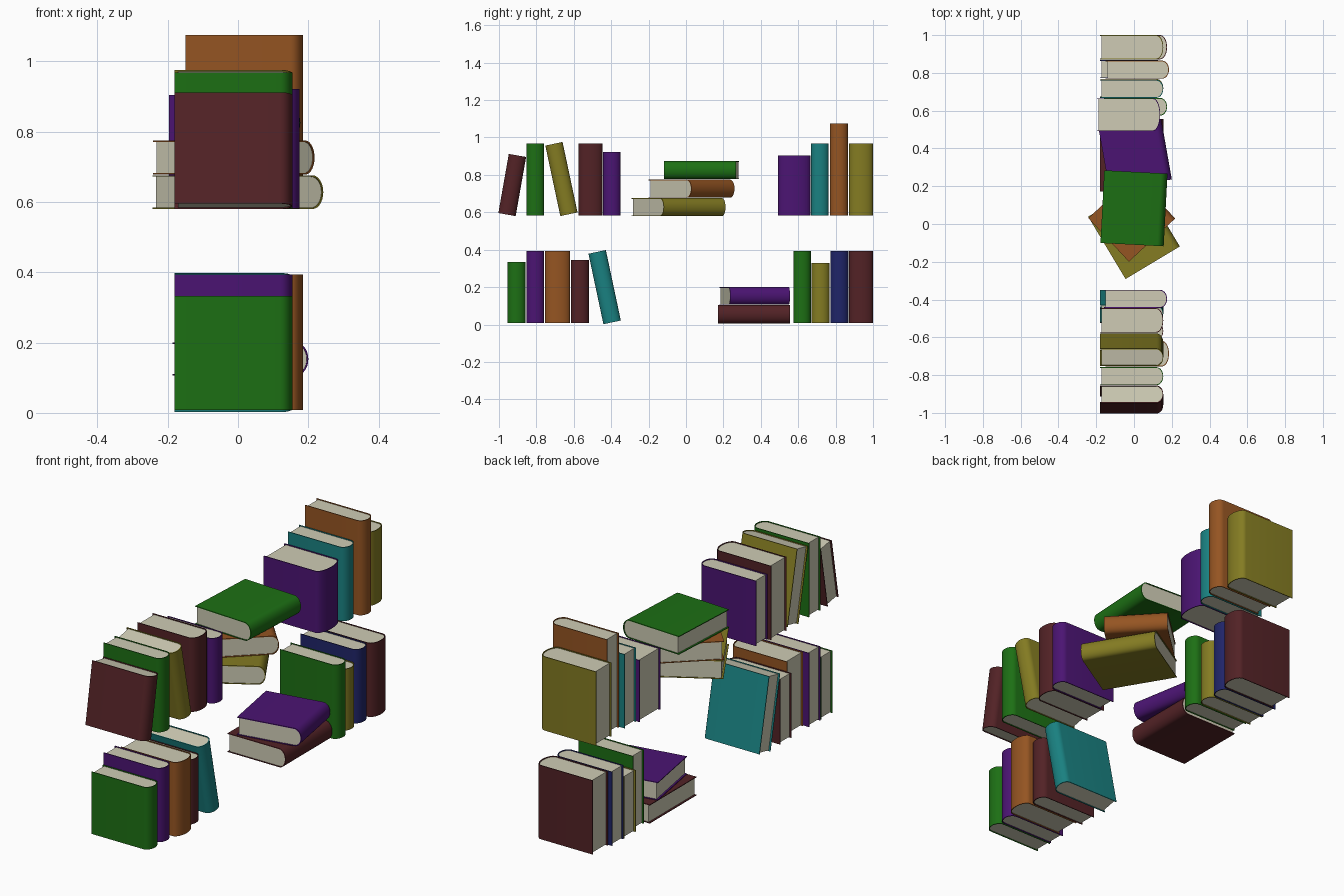
import bpy, bmesh, math
from mathutils import Matrix, Vector

if "Cube" in bpy.data.objects:
    bpy.data.objects.remove(bpy.data.objects["Cube"])

COLORS = {
    "red": (0.085, 0.016, 0.019), "green": (0.012, 0.16, 0.007),
    "olive": (0.23, 0.20, 0.016), "purple": (0.07, 0.007, 0.17),
    "teal": (0.01, 0.22, 0.22), "orange": (0.30, 0.09, 0.016),
    "blue": (0.014, 0.018, 0.14), "pages": (0.62, 0.60, 0.46),
}
MATS = {}
for key, rgb in COLORS.items():
    MATS[key] = bpy.data.materials.new(key)
    MATS[key].diffuse_color = (*rgb, 1)

W, BULGE, COVER, STEPS = 0.335, 0.036, 0.004, 14   # book width, spine depth, board


def profile(w, t, inset, fore):
    """U outline of a book seen from its head, rounded at the +x spine."""
    a, b = BULGE - inset * 0.5, t / 2 - inset
    cx = w / 2 - inset - a
    pts = [(-w / 2 + fore, -b)]
    for i in range(STEPS + 1):
        ang = -math.pi / 2 + math.pi * i / STEPS
        pts.append((cx + a * math.cos(ang), b * math.sin(ang)))
    return pts + [(-w / 2 + fore, b)]


def finish(bm, name, color, matrix):
    bmesh.ops.recalc_face_normals(bm, faces=bm.faces)
    me = bpy.data.meshes.new(name)
    bm.to_mesh(me)
    bm.free()
    me.materials.append(MATS[color])
    ob = bpy.data.objects.new(name, me)
    ob.matrix_world = matrix
    bpy.context.collection.objects.link(ob)
    bpy.ops.object.select_all(action='DESELECT')
    ob.select_set(True)
    bpy.context.view_layer.objects.active = ob
    bpy.ops.object.shade_smooth_by_angle(angle=math.radians(35))


def book(color, t, h, matrix):
    """Cover shell and page block, centred on the origin, head along z."""
    # cover: strip between outer and inner outline, extruded
    bm = bmesh.new()
    rings = [[bm.verts.new((x, y, z)) for x, y in profile(W, t, ins, 0)]
             for z in (-h / 2, h / 2) for ins in (0, COVER)]
    lo_out, lo_in, hi_out, hi_in = rings
    for p, q in ((lo_out, lo_in), (hi_out, hi_in), (lo_out, hi_out), (lo_in, hi_in)):
        for i in range(len(p) - 1):
            bm.faces.new((p[i], p[i + 1], q[i + 1], q[i]))
    for i in (0, -1):
        bm.faces.new((lo_out[i], lo_in[i], hi_in[i], hi_out[i]))
    finish(bm, color + "_book_cover", color, matrix)
    # pages
    bm = bmesh.new()
    hp = h / 2 - 0.004
    face = bm.faces.new([bm.verts.new((x, y, -hp)) for x, y in profile(W, t, COVER, 0.009)])
    ext = bmesh.ops.extrude_face_region(bm, geom=[face])
    bmesh.ops.translate(bm, vec=Vector((0, 0, 2 * hp)),
                        verts=[v for v in ext["geom"] if isinstance(v, bmesh.types.BMVert)])
    finish(bm, color + "_book_pages", "pages", matrix)


def standing(color, y0, y1, base, top, dx=0.0):
    book(color, y1 - y0, top - base,
         Matrix.Translation((-0.0125 + dx, (y0 + y1) / 2 + 0.003, (base + top) / 2)))


def leaning(color, y, z, h, t, deg, dx=0.0):
    book(color, t, h, Matrix.Translation((-0.0125 + dx, y, z))
         @ Matrix.Rotation(math.radians(deg), 4, 'X'))


def lying(color, x, y, z0, z1, h, deg):
    # tip the book onto its side, then turn it on the shelf
    book(color, z1 - z0, h, Matrix.Translation((x, y, (z0 + z1) / 2))
         @ Matrix.Rotation(math.radians(deg), 4, 'Z')
         @ Matrix.Rotation(math.radians(90), 4, 'X'))


UP, LOW = 0.582, 0.008

# upper row, front group
leaning("red", -0.929, 0.746, 0.321, 0.094, -10)
standing("green", -0.856, -0.761, UP, 0.968)
leaning("olive", -0.666, 0.778, 0.385, 0.094, 12)
standing("red", -0.578, -0.449, UP, 0.968)
standing("purple", -0.447, -0.352, UP, 0.922, 0.02)

# upper row, back group
standing("purple", 0.489, 0.662, UP, 0.904, -0.016)
standing("teal", 0.665, 0.760, UP, 0.968)
standing("orange", 0.766, 0.862, UP, 1.076, 0.03)
standing("olive", 0.869, 0.997, UP, 0.968)

# upper stack
lying("olive", 0.0, -0.04, 0.580, 0.676, 0.385, 31)
lying("orange", -0.012, 0.03, 0.678, 0.775, 0.315, 43)
lying("green", 0.0, 0.083, 0.778, 0.874, 0.385, -3)

# lower row, front group
standing("green", -0.957, -0.861, LOW, 0.333)
standing("purple", -0.856, -0.761, LOW, 0.394)
standing("orange", -0.757, -0.622, LOW, 0.394, 0.03)
standing("red", -0.617, -0.522, LOW, 0.346)
leaning("teal", -0.435, 0.200, 0.385, 0.095, 12)

# lower row, back group
standing("green", 0.571, 0.664, LOW, 0.394, 0.02)
standing("olive", 0.669, 0.765, LOW, 0.330)
standing("blue", 0.769, 0.865, LOW, 0.394)
standing("red", 0.869, 0.997, LOW, 0.394, 0.02)

# lower stack
lying("red", -0.0125, 0.364, 0.006, 0.104, 0.385, 0)
lying("purple", 0.007, 0.367, 0.106, 0.200, 0.325, 10)

for m in bpy.data.materials:
    if m.users and not m.is_grease_pencil:
        m.use_nodes = True
        m.node_tree.nodes["Principled BSDF"].inputs["Base Color"].default_value = m.diffuse_color
